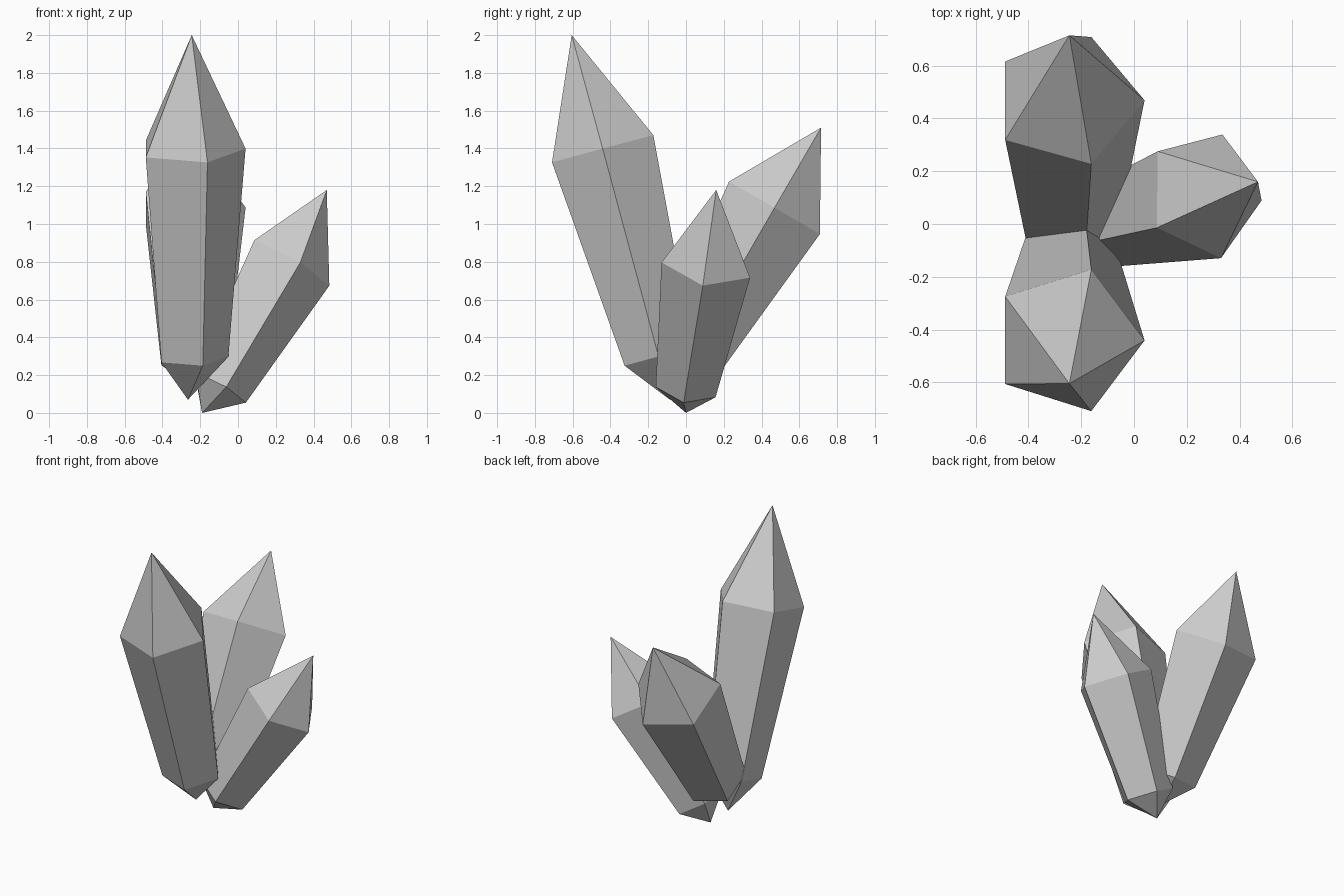
import bpy, bmesh
from math import cos, sin, tau
from mathutils import Vector

if "Cube" in bpy.data.objects:
    bpy.data.objects.remove(bpy.data.objects["Cube"])


def crystal(name, base, low, high, tip, r_low, r_high, side):
    """Five-sided tapered crystal, pointed at both ends along a tilted axis."""
    low, high = Vector(low), Vector(high)
    axis = (high - low).normalized()
    u = Vector(side)
    u = (u - axis * u.dot(axis)).normalized()
    v = axis.cross(u)

    bm = bmesh.new()

    def ring(center, r):
        return [bm.verts.new(center + r * (u * cos(tau * i / 5) + v * sin(tau * i / 5)))
                for i in range(5)]

    bottom, top = bm.verts.new(base), bm.verts.new(tip)
    a, b = ring(low, r_low), ring(high, r_high)
    for i in range(5):
        j = (i + 1) % 5
        bm.faces.new((bottom, a[j], a[i]))
        bm.faces.new((a[i], a[j], b[j], b[i]))
        bm.faces.new((b[i], b[j], top))
    bmesh.ops.recalc_face_normals(bm, faces=bm.faces)
    mesh = bpy.data.meshes.new(name)
    bm.to_mesh(mesh)
    bm.free()
    obj = bpy.data.objects.new(name, mesh)
    bpy.context.collection.objects.link(obj)


# Tall crystal leaning to the front
crystal("tall_crystal", (-0.265, -0.085, 0.07), (-0.247, -0.145, 0.298),
        (-0.252, -0.441, 1.398), (-0.245, -0.605, 2.0), 0.196, 0.292, (1, 0, 0))

# Medium crystal leaning to the back
crystal("medium_crystal", (-0.265, -0.07, 0.15), (-0.247, 0.021, 0.311),
        (-0.252, 0.468, 1.085), (-0.245, 0.715, 1.51), 0.196, 0.292, (1, 0, 0))

# Small crystal leaning to the right
crystal("small_crystal", (-0.19, 0.0, 0.0), (-0.106, 0.003, 0.135),
        (0.265, 0.112, 0.793), (0.47, 0.16, 1.18), 0.169, 0.25, (0.22, -0.023, -0.119))
